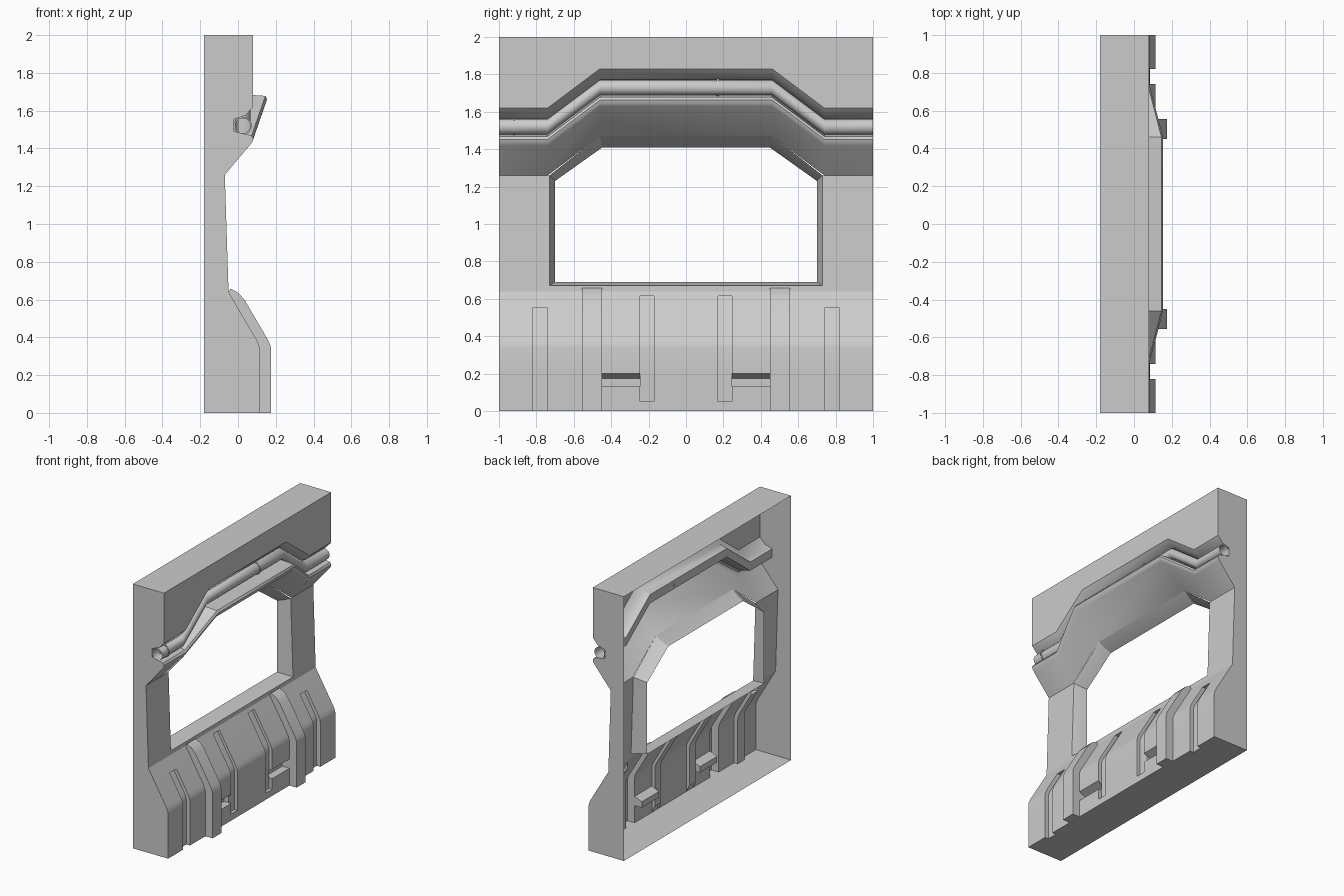
import bpy, bmesh, math

cube = bpy.data.objects.get("Cube")
if cube:
    bpy.data.objects.remove(cube, do_unlink=True)

grey = bpy.data.materials.new("plain grey")
grey.use_nodes = True
grey.diffuse_color = (0.6, 0.6, 0.6, 1)
grey.node_tree.nodes["Principled BSDF"].inputs["Base Color"].default_value = (0.6, 0.6, 0.6, 1)

BACK = -0.18


def finish(name, bm, angle=35):
    """Turn a bmesh into a named, shaded object."""
    bmesh.ops.remove_doubles(bm, verts=bm.verts, dist=1e-5)
    bmesh.ops.dissolve_degenerate(bm, dist=1e-5, edges=bm.edges)
    me = bpy.data.meshes.new(name)
    bm.to_mesh(me)
    bm.free()
    me.materials.append(grey)
    ob = bpy.data.objects.new(name, me)
    bpy.context.scene.collection.objects.link(ob)
    bpy.ops.object.select_all(action='DESELECT')
    ob.select_set(True)
    bpy.context.view_layer.objects.active = ob
    bpy.ops.object.shade_smooth_by_angle(angle=math.radians(angle))
    return ob


def loft(name, stations, closed=False, angle=35):
    """Skin a run of (y, [(x, z), ...]) sections."""
    bm = bmesh.new()
    rows = [[bm.verts.new((x, y, z)) for x, z in prof] for y, prof in stations]
    n = len(rows[0])
    for a, b in zip(rows, rows[1:]):
        for i in range(n if closed else n - 1):
            j = (i + 1) % n
            bm.faces.new((a[i], b[i], b[j], a[j]))
    return finish(name, bm, angle)


# Lower apron: stepped sections for panels, grooves, ribs and notches
def apron_x(z):
    if z <= 0.34:
        return 0.115
    if z <= 0.39:
        return 0.115 - 0.018 * ((z - 0.34) / 0.05) ** 1.5
    return 0.097 - 0.147 * (z - 0.39) / 0.25


def apron(shift=0.0, top=0.6, floor=0.0, notch=0.0):
    pts = [(BACK, 0)]
    for z, cut in ((0, 0), (floor, 0)):
        pts.append((apron_x(z) + (0 if floor else shift), z))
    pts += [(apron_x(0) + shift, z) for z in (floor, 0.13)]
    pts += [(apron_x(0) + shift - notch, z) for z in (0.13, 0.175)]
    pts += [(apron_x(z) + shift, z) for z in (0.2, 0.34, 0.357, 0.373, 0.39)]
    pts.append((apron_x(top) + shift, top))
    if shift > 0:
        pts += [(0.0, 0.637), (-0.04, 0.657)]
    else:
        pts += [(apron_x(top), top)] * 2
    return pts + [(-0.05, 0.64)]


panel = apron()
side_groove = apron(-0.03, top=0.55)
rib = apron(0.06)
notch = apron(notch=0.06)
inner_groove = apron(-0.025, top=0.615, floor=0.05)

half = [(0.17, panel), (0.17, inner_groove), (0.245, inner_groove), (0.245, notch),
        (0.45, notch), (0.45, rib), (0.555, rib), (0.555, panel),
        (0.74, panel), (0.74, side_groove), (0.82, side_groove), (0.82, panel), (1, panel)]
loft("lower_apron", [(-y, p) for y, p in reversed(half)] + half)

# Upper wall: sloped hood, rounded lip and pipe channel that rise over the window
RISE, PUSH = 0.21, 0.073
RUN = [(-1, 0), (-0.74, 0), (-0.46, 1), (0.46, 1), (0.74, 0), (1, 0)]
hood = [(-0.07, 1.26, 0), (0.065, 1.42, 1), (0.076, 1.435, 1), (0.081, 1.452, 1),
        (0.072, 1.468, 1), (0.045, 1.475, 0), (-0.02, 1.49, 0), (-0.02, 1.555, 0),
        (0.04, 1.575, 0), (0.08, 1.62, 0)]


def hood_section(t):
    pts = [(x + PUSH * k * t, z + RISE * t) for x, z, k in hood]
    return pts + [(0.08, 2), (BACK, 2)]


loft("upper_wall", [(y, hood_section(t)) for y, t in RUN])

# Window piers, sill and inward reveal
bm = bmesh.new()


def face(pts):
    bm.faces.new([bm.verts.new(p) for p in pts])


def plane_x(z):
    return max(-0.07, -0.05 - 0.02 * (z - 0.64) / 0.62)


outer = [(-0.73, 0.67), (0.73, 0.67), (0.73, 1.26), (0.46, 1.47), (-0.46, 1.47), (-0.73, 1.26)]
middle = [(-0.715, 0.68), (0.715, 0.68), (0.715, 1.245), (0.455, 1.44), (-0.455, 1.44), (-0.715, 1.245)]
inner = [(-0.7, 0.69), (0.7, 0.69), (0.7, 1.23), (0.447, 1.41), (-0.447, 1.41), (-0.7, 1.23)]
for s in (-1, 1):
    pier = [(0.73, 0.64), (1, 0.64), (1, 1.26), (0.73, 1.26), (0.73, 0.67)]
    pts = [(plane_x(z), s * y, z) for y, z in pier]
    face(pts if s > 0 else pts[::-1])
face([(plane_x(z), y, z) for y, z in [(-0.73, 0.64), (0.73, 0.64), (0.73, 0.67), (-0.73, 0.67)]])
rings = [[(plane_x(z), y, z) for y, z in outer],
         [(plane_x(z) - 0.04, y, z) for y, z in middle],
         [(-0.165, y, z) for y, z in inner]]
for a, b in zip(rings, rings[1:]):
    for i in range(6):
        j = (i + 1) % 6
        face((a[i], a[j], b[j], b[i]))
finish("window_surround", bm, 10)

# Flat end walls closing both sides
bm = bmesh.new()
outline = []
for p in panel + hood_section(0):
    if p not in outline:
        outline.append(p)
for s in (-1, 1):
    pts = [(x, s, z) for x, z in outline]
    face(pts if s < 0 else pts[::-1])
finish("end_walls", bm, 10)


# Pipe in the channel, with two thin collars
def pipe_section(radius, t, sides=16):
    turns = [math.tau * i / sides for i in range(sides)]
    return [(0.025 + radius * math.cos(a), 1.52 + RISE * t + radius * math.sin(a)) for a in turns]


loft("pipe", [(y, pipe_section(0.042, t)) for y, t in RUN], closed=True)
for name, y, t in (("middle_collar", 0.17, 1), ("end_collar", -0.92, 0)):
    steps = [(-0.006, 0.04), (-0.006, 0.048), (0.006, 0.048), (0.006, 0.04)]
    loft(name, [(y + d, pipe_section(r, t)) for d, r in steps], closed=True)
